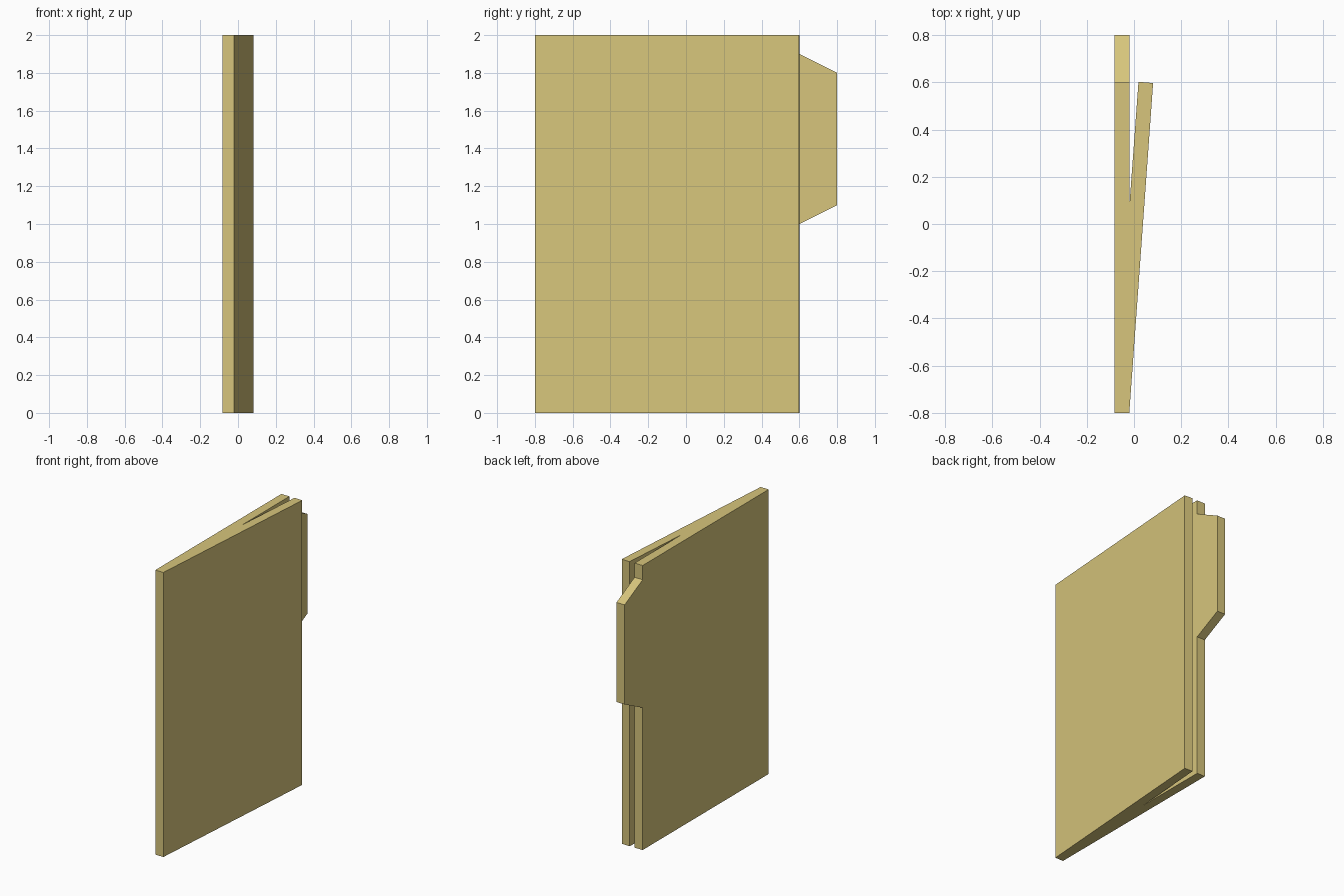
import bpy, bmesh
from mathutils import Vector

if "Cube" in bpy.data.objects:
    bpy.data.objects.remove(bpy.data.objects["Cube"])

manila = bpy.data.materials.new("manila_card")
manila.diffuse_color = (0.68, 0.56, 0.2, 1)
manila.use_nodes = True
manila.node_tree.nodes["Principled BSDF"].inputs["Base Color"].default_value = manila.diffuse_color


def prism(name, outline, depth):
    """Extrude a closed 3D outline along the depth vector."""
    bm = bmesh.new()
    face = bm.faces.new([bm.verts.new(p) for p in outline])
    ext = bmesh.ops.extrude_face_region(bm, geom=[face], use_keep_orig=True)
    verts = [g for g in ext["geom"] if isinstance(g, bmesh.types.BMVert)]
    bmesh.ops.translate(bm, verts=verts, vec=Vector(depth))
    bmesh.ops.recalc_face_normals(bm, faces=bm.faces)
    mesh = bpy.data.meshes.new(name)
    bm.to_mesh(mesh)
    bm.free()
    mesh.materials.append(manila)
    obj = bpy.data.objects.new(name, mesh)
    bpy.context.collection.objects.link(obj)
    return obj


X_OUT, X_IN = -0.083, -0.02
HEIGHT = 2.0

# Back cover with its index tab: side outline extruded through the card thickness
back = [(-0.8, 0), (0.6, 0), (0.6, 1.0), (0.8, 1.1),
        (0.8, 1.8), (0.6, 1.9), (0.6, HEIGHT), (-0.8, HEIGHT)]
prism("back_cover_with_tab", [(X_OUT, y, z) for y, z in back], (X_IN - X_OUT, 0, 0))

# Front cover: swings open from the fold, seen from above and extruded upward
front = [(X_IN, -0.8), (0.081, 0.597), (0.019, 0.602), (X_IN, 0.07)]
prism("front_cover", [(x, y, 0) for x, y in front], (0, 0, HEIGHT))
